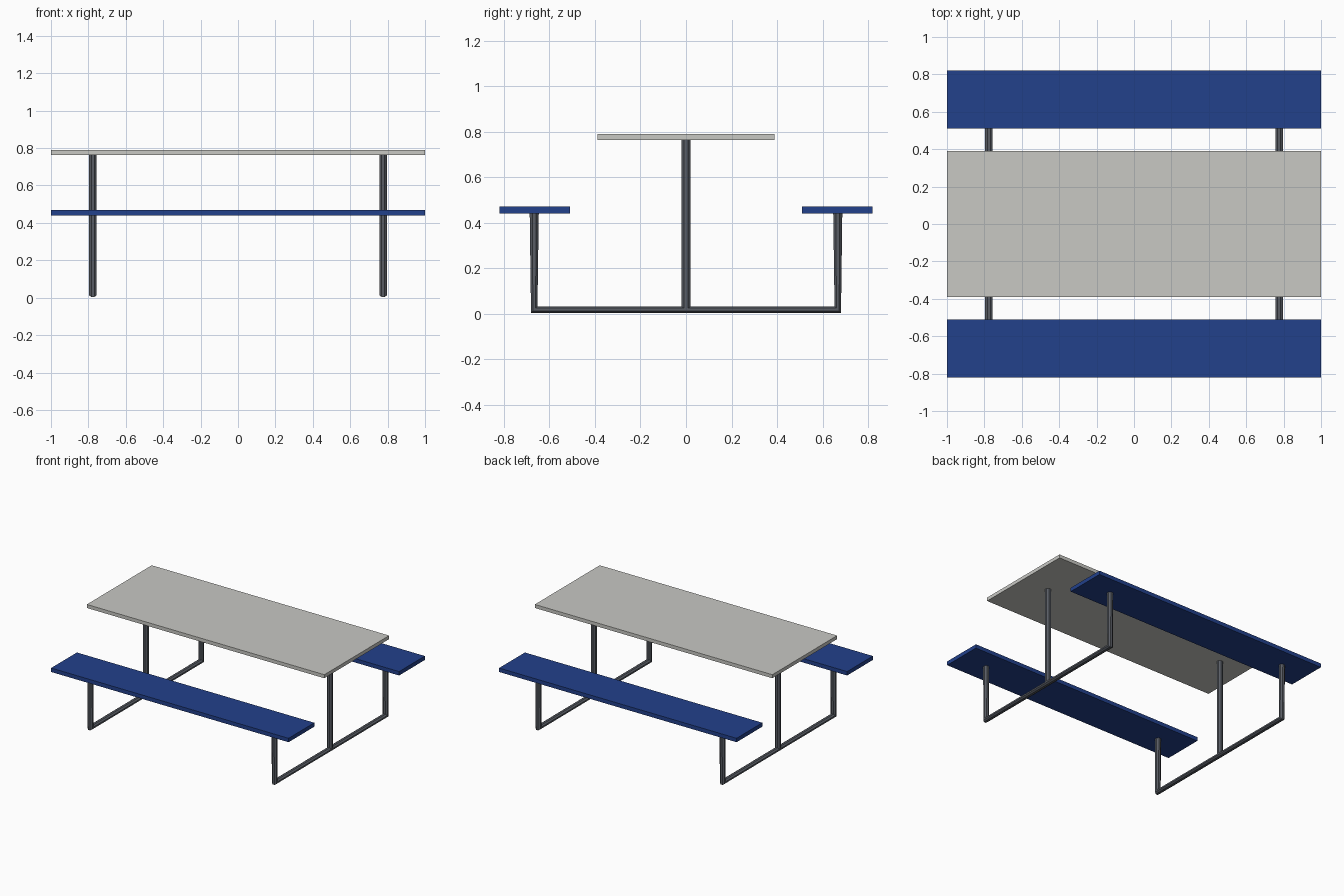
import bpy
import bmesh
import math
from mathutils import Vector

cube = bpy.data.objects.get("Cube")
if cube:
    bpy.data.objects.remove(cube, do_unlink=True)


def make_material(name, rgb):
    mat = bpy.data.materials.new(name)
    mat.use_nodes = True
    color = (*rgb, 1)
    mat.diffuse_color = color
    mat.node_tree.nodes["Principled BSDF"].inputs["Base Color"].default_value = color
    return mat


GREY = make_material("light_grey_top", (0.58, 0.58, 0.55))
BLUE = make_material("blue_bench", (0.016, 0.052, 0.26))
STEEL = make_material("dark_steel", (0.10, 0.11, 0.13))
SIDES = 8
RADIUS = 0.02


def add_object(name, bm, mat):
    bmesh.ops.recalc_face_normals(bm, faces=bm.faces)
    mesh = bpy.data.meshes.new(name)
    bm.to_mesh(mesh)
    bm.free()
    mesh.materials.append(mat)
    obj = bpy.data.objects.new(name, mesh)
    bpy.context.collection.objects.link(obj)
    return obj


def board(name, low, high, mat):
    low, high = Vector(low), Vector(high)
    bm = bmesh.new()
    bmesh.ops.create_cube(bm, size=1)
    bmesh.ops.scale(bm, vec=high - low, verts=bm.verts)
    bmesh.ops.translate(bm, vec=(low + high) / 2, verts=bm.verts)
    return add_object(name, bm, mat)


def pipe(name, x, path):
    """Sweep a round section along (y, z) points; bends keep the section unscaled."""
    points = [Vector((x, y, z)) for y, z in path]
    bm = bmesh.new()
    rings = []
    for i, p in enumerate(points):
        tangent = Vector((0, 0, 0))
        if i > 0:
            tangent += (p - points[i - 1]).normalized()
        if i < len(points) - 1:
            tangent += (points[i + 1] - p).normalized()
        across = Vector((1, 0, 0))
        other = tangent.normalized().cross(across)
        ring = []
        for k in range(SIDES):
            a = math.tau * (k + 0.5) / SIDES
            r = RADIUS / math.cos(math.pi / SIDES)
            ring.append(bm.verts.new(p + r * (math.cos(a) * across + math.sin(a) * other)))
        rings.append(ring)
    for a, b in zip(rings, rings[1:]):
        for k in range(SIDES):
            n = (k + 1) % SIDES
            bm.faces.new((a[k], a[n], b[n], b[k]))
    bm.faces.new(rings[0])
    bm.faces.new(rings[-1])
    return add_object(name, bm, STEEL)


# Table top and the two benches
board("table_top", (-1, -0.39, 0.763), (1, 0.39, 0.79), GREY)
board("front_bench", (-1, -0.82, 0.44), (1, -0.51, 0.47), BLUE)
board("back_bench", (-1, 0.51, 0.44), (1, 0.82, 0.47), BLUE)

# U-shaped bench frame and centre post at each end
for side, x in (("left", 0.776), ("right", -0.776)):
    pipe(side + "_bench_frame", x,
         [(-0.667, 0.445), (-0.667, 0.018), (0.667, 0.018), (0.667, 0.445)])
    pipe(side + "_centre_post", x, [(0, 0.018), (0, 0.77)])
